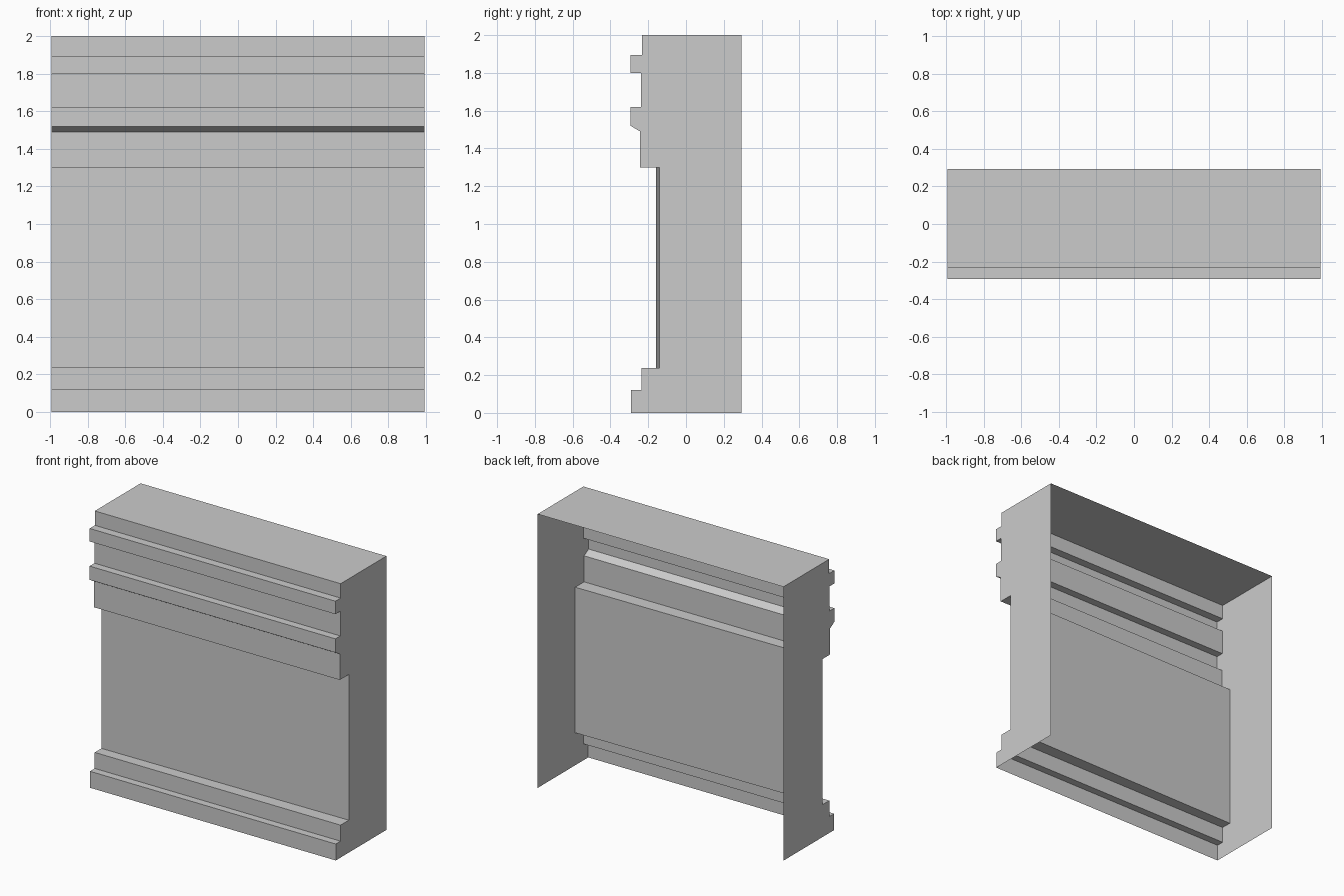
import bpy
import bmesh

cube = bpy.data.objects.get("Cube")
if cube:
    bpy.data.objects.remove(cube, do_unlink=True)

HALF_WIDTH = 0.993
BACK = 0.294
TOP = 2.0

# Plain grey plaster
grey = bpy.data.materials.new("grey_plaster")
grey.use_nodes = True
colour = (0.6, 0.6, 0.6, 1.0)
grey.diffuse_color = colour
grey.node_tree.nodes["Principled BSDF"].inputs["Base Color"].default_value = colour


def profile(panel_y):
    """Front outline as (y, z), from the plinth up to the top edge."""
    plinth = [(-0.29, 0), (-0.29, 0.12), (-0.235, 0.12), (-0.235, 0.237)]
    panel = [(panel_y, 0.237), (panel_y, 1.3)]
    lower_band = [(-0.243, 1.3), (-0.243, 1.49), (-0.294, 1.52), (-0.294, 1.62)]
    upper_band = [(-0.238, 1.62), (-0.238, 1.8), (-0.294, 1.8), (-0.294, 1.895)]
    parapet = [(-0.234, 1.895), (-0.234, TOP)]
    return plinth + panel + lower_band + upper_band + parapet


def make_object(name, bm):
    mesh = bpy.data.meshes.new(name)
    bm.to_mesh(mesh)
    bm.free()
    mesh.materials.append(grey)
    obj = bpy.data.objects.new(name, mesh)
    bpy.context.collection.objects.link(obj)
    return obj


# The recessed panel leans back slightly towards its left end
ends = {-HALF_WIDTH: profile(-0.158), HALF_WIDTH: profile(-0.14)}

# Moulded front: strips joining the two end outlines
bm = bmesh.new()
right, left = [[bm.verts.new((x, y, z)) for y, z in pts] for x, pts in ends.items()]
for i in range(len(right) - 1):
    bm.faces.new((right[i], left[i], left[i + 1], right[i + 1]))
make_object("moulded_front", bm)

# Side walls: each outline closed along the back edge
for name, (x, pts) in zip(("right_wall", "left_wall"), ends.items()):
    outline = pts + [(BACK, TOP), (BACK, 0)]
    if x > 0:
        outline.reverse()
    bm = bmesh.new()
    wall = bm.faces.new([bm.verts.new((x, y, z)) for y, z in outline])
    wall.normal_update()
    if wall.normal.x * x < 0:
        wall.normal_flip()
    make_object(name, bm)

# Flat top; the back and underside stay open
bm = bmesh.new()
front_y = profile(0)[-1][0]
corners = [(-HALF_WIDTH, front_y), (HALF_WIDTH, front_y), (HALF_WIDTH, BACK), (-HALF_WIDTH, BACK)]
bm.faces.new([bm.verts.new((x, y, TOP)) for x, y in corners])
make_object("top_slab", bm)
